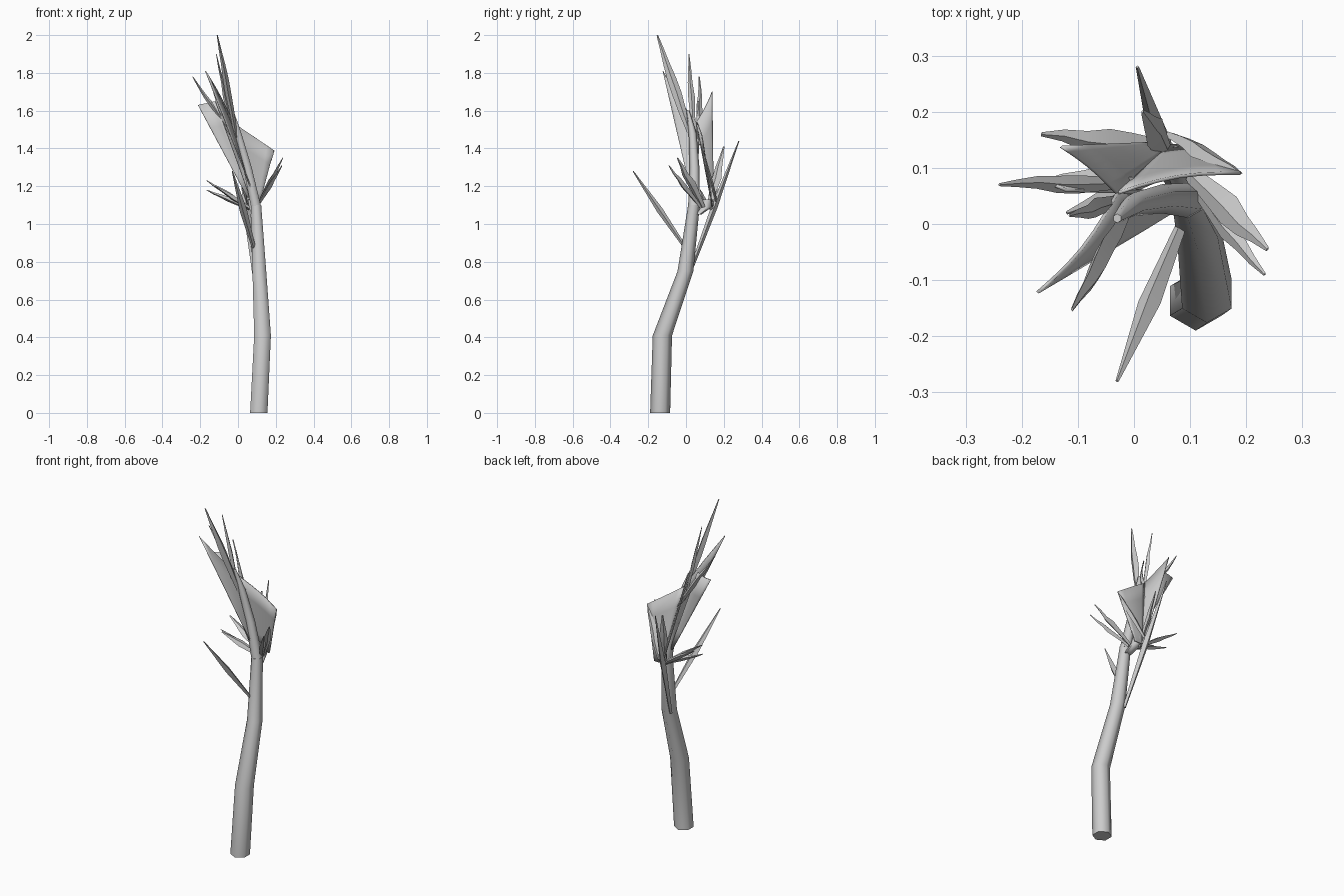
import bpy, bmesh, math, random
from mathutils import Vector

random.seed(4)
cube = bpy.data.objects.get("Cube")
if cube:
    bpy.data.objects.remove(cube, do_unlink=True)

wood = bpy.data.materials.new("weathered_grey_wood")
wood.use_nodes = True
grey = (0.6, 0.6, 0.6, 1)
wood.diffuse_color = grey
wood.node_tree.nodes["Principled BSDF"].inputs["Base Color"].default_value = grey


def finish(name, bm, angle):
    bmesh.ops.recalc_face_normals(bm, faces=bm.faces)
    mesh = bpy.data.meshes.new(name)
    bm.to_mesh(mesh)
    bm.free()
    mesh.materials.append(wood)
    obj = bpy.data.objects.new(name, mesh)
    bpy.context.collection.objects.link(obj)
    bpy.ops.object.select_all(action='DESELECT')
    obj.select_set(True)
    bpy.context.view_layer.objects.active = obj
    bpy.ops.object.shade_smooth_by_angle(angle=math.radians(angle))
    return obj


def loft(name, rings, angle):
    """Skin a list of equal rings and cap both ends."""
    bm = bmesh.new()
    loops = [[bm.verts.new(p) for p in ring] for ring in rings]
    n = len(loops[0])
    for a, b in zip(loops, loops[1:]):
        for i in range(n):
            j = (i + 1) % n
            bm.faces.new((a[i], a[j], b[j], b[i]))
    bm.faces.new(loops[0])
    bm.faces.new(loops[-1])
    return finish(name, bm, angle)


def limb(name, path):
    """Six-sided tapering limb; path holds x, y, z, radius."""
    rings = []
    for x, y, z, r in path:
        rings.append([(x + r * math.sin(k * math.pi / 3),
                       y + r * math.cos(k * math.pi / 3), z) for k in range(6)])
    return loft(name, rings, 65)


def splinter(name, base, tip, width, depth, side, rough=0.0, steps=4):
    """Pointed blade with a diamond section, widest near the middle."""
    base, tip = Vector(base), Vector(tip)
    along = (tip - base).normalized()
    side = Vector(side)
    side = (side - along * side.dot(along)).normalized()
    up = along.cross(side)
    rings = []
    for i in range(steps + 1):
        t = i / steps
        size = 0.5 + t if t < 0.5 else 0.15 + 1.7 * (1 - t)
        c = base.lerp(tip, t)
        if 0 < i < steps:
            c = c + (side + up) * random.uniform(-rough, rough)
        w, d = side * width * size / 2, up * depth * size / 2
        rings.append([c + w, c + d, c - w, c - d])
    return loft(name, rings, 30)


def sheet(name, base_a, tip_a, base_b, tip_b, bow, rows=4, cols=6):
    """Torn, bowed plate stretched between two edges."""
    a0, a1, b0, b1 = map(Vector, (base_a, tip_a, base_b, tip_b))
    bm = bmesh.new()
    grid = []
    for r in range(rows + 1):
        u = r / rows
        a, b = a0.lerp(a1, u), b0.lerp(b1, u)
        grid.append([bm.verts.new(a.lerp(b, c / cols)
                     + Vector(bow) * u * math.sin(math.pi * c / cols))
                     for c in range(cols + 1)])
    for r in range(rows):
        for c in range(cols):
            bm.faces.new((grid[r][c], grid[r][c + 1],
                          grid[r + 1][c + 1], grid[r + 1][c]))
    obj = finish(name, bm, 40)
    mod = obj.modifiers.new("thickness", 'SOLIDIFY')
    mod.thickness = 0.006
    mod.offset = 0
    return obj


# Bent trunk and the leaning limb that continues it
limb("trunk", [(0.11, -0.137, 0, 0.053), (0.13, -0.125, 0.41, 0.051),
               (0.113, -0.003, 0.75, 0.042), (0.096, 0.042, 1.1, 0.031)])
limb("leaning_limb", [(0.096, 0.042, 1.09, 0.031), (0.05, 0.045, 1.3, 0.026),
                      (0.0, 0.035, 1.48, 0.021), (-0.03, 0.01, 1.6, 0.008)])

# Broken-off crown splinters
X, Y = (1, 0, 0), (0, 1, 0)
splinter("top_spire", (-0.01, 0.03, 1.46), (-0.11, -0.152, 2.0),
         0.055, 0.035, Y, 0.003, 7)
splinter("rear_spire", (-0.02, 0.04, 1.45), (-0.115, 0.015, 1.9),
         0.035, 0.022, Y, 0.003, 6)
splinter("side_spire", (0.0, 0.075, 1.42), (-0.24, 0.07, 1.78),
         0.035, 0.03, Y, 0.003, 7)

# Wide torn sheets of the hollow crown
peak = (-0.03, 0.055, 1.54)
sheet("front_sheet", (0.085, 0.03, 1.15), (-0.172, -0.122, 1.81),
      (0.08, 0.05, 1.12), peak, (0.008, -0.01, 0))
sheet("bowl_sheet", (0.06, 0.14, 1.09), peak,
      (0.11, 0.14, 1.09), (0.19, 0.09, 1.39), (0, 0.012, 0))
sheet("back_sheet", (0.05, 0.145, 1.1), (-0.13, 0.138, 1.7),
      (0.065, 0.14, 1.09), peak, (0, 0.006, 0))
sheet("side_sheet", (0.05, 0.055, 1.14), (-0.212, 0.07, 1.63),
      (0.065, 0.055, 1.14), (-0.12, 0.06, 1.65), (0, 0.01, 0))
splinter("bowl_rim", (0.06, 0.16, 1.12), (0.19, 0.09, 1.39),
         0.05, 0.02, X, 0.003, 6)

# Low splinters fanning from the break
fan = {
    "left_fan_upper": ((0.1, 0.09, 1.09), (0.238, -0.045, 1.35), 0.055),
    "left_fan_lower": ((0.1, 0.075, 1.09), (0.233, -0.09, 1.31), 0.038),
    "right_fan_upper": ((0.07, 0.13, 1.08), (-0.165, 0.16, 1.23), 0.05),
    "right_fan_lower": ((0.07, 0.1, 1.08), (-0.12, 0.02, 1.2), 0.045),
    "right_fan_outer": ((0.06, 0.11, 1.08), (-0.165, 0.075, 1.18), 0.03),
    "back_fan": ((0.06, 0.125, 1.08), (0.015, 0.2, 1.41), 0.055),
}
for name, (base, tip, width) in fan.items():
    splinter(name, base, tip, width, 0.026, (0.5, 1, 0), 0.003, 6)
limb("fan_root", [(0.095, 0.06, 1.05, 0.022), (0.08, 0.11, 1.09, 0.028),
                  (0.075, 0.115, 1.13, 0.025)])

# Two bare side twigs
splinter("front_twig", (0.085, 0.0, 0.87), (-0.03, -0.28, 1.28), 0.04, 0.034, X)
splinter("back_twig", (0.085, 0.02, 0.74), (0.006, 0.28, 1.44), 0.04, 0.034, X)
